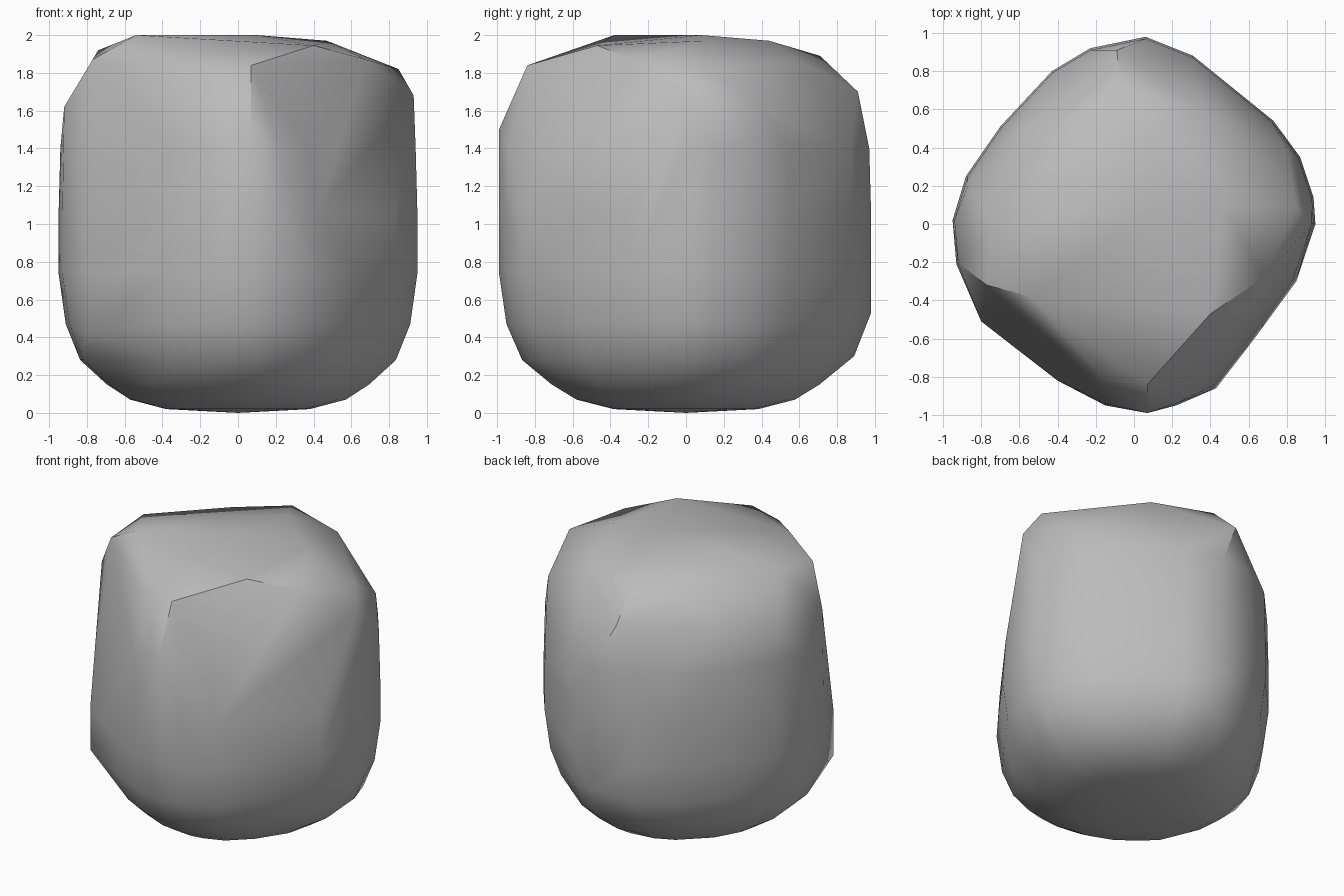
import bpy
import bmesh
import math
from mathutils import Vector

if "Cube" in bpy.data.objects:
    bpy.data.objects.remove(bpy.data.objects["Cube"], do_unlink=True)

# Single stone colour
stone = bpy.data.materials.new("stone grey")
stone.use_nodes = True
grey = (0.5, 0.5, 0.5, 1)
stone.diffuse_color = grey
stone.node_tree.nodes["Principled BSDF"].inputs["Base Color"].default_value = grey

# Plan outline of the boulder: a diamond with rounded corners
outline = [
    (.95, 0), (.94, .14), (.87, .35), (.73, .54), (.31, .88), (.06, .98),
    (-.23, .92), (-.43, .8), (-.7, .51), (-.88, .25), (-.95, .02),
    (-.93, -.21), (-.8, -.51), (-.62, -.65), (-.4, -.82), (-.15, -.95),
    (.07, -.99), (.22, -.95), (.43, -.86), (.63, -.6), (.85, -.3),
]

# Rings up the body: height, scale, blend towards a circle, reach of front panels
rings = [
    (.02, .4, .8, 1), (.07, .6, .6, 1), (.15, .73, .4, 1),
    (.28, .88, .1, 1), (.47, .96, 0, 1), (.74, 1, 0, 1),
    (1.05, 1, 0, .84), (1.4, .99, 0, .78),
]

# Directions of the two front panels that lean inwards
panels = [Vector((.8, -.6)), Vector((-.75, -.66))]

# Chipped upper rim and the nearly level top
crown = [
    (.07, -.99, 1.5), (.07, -.84, 1.84), (-.16, -.81, 1.81),
    (-.54, -.38, 2), (-.77, -.32, 1.87), (-.92, -.21, 1.62),
    (-.67, -.42, 1.56), (-.74, 0, 1.92), (-.87, .2, 1.6),
    (-.6, .52, 1.66), (-.4, .5, 1.87), (-.09, .91, 1.7),
    (-.07, .71, 1.89), (.36, .6, 1.86), (.55, .6, 1.58),
    (.8, .4, 1.62), (.85, .09, 1.82), (.93, 0, 1.68),
    (.68, -.28, 1.87), (.4, -.47, 1.945), (.47, .1, 1.97),
    (.08, .44, 1.97), (-.2, .08, 1.995), (.1, .08, 2),
]

# Protruding lower corners
lower_corners = [(-.8, -.51, .43), (.06, .98, .53), (.06, .89, .3), (0, 0, 0)]


def body_point(plan, height, scale, roundness, reach):
    """Place one outline point on a ring, held behind the leaning panels."""
    p = Vector(plan)
    p = p.lerp(p.normalized() * .95, roundness) * scale
    for facing in panels:
        p -= facing * max(0, p.dot(facing) - reach)
    return (p.x, p.y, height)


points = [body_point(plan, *ring) for ring in rings for plan in outline]
points += crown + lower_corners

# Wrap the points in one chiselled skin
bm = bmesh.new()
for p in points:
    bm.verts.new(p)
bmesh.ops.convex_hull(bm, input=bm.verts[:])
loose = [v for v in bm.verts if not v.link_faces]
bmesh.ops.delete(bm, geom=loose, context="VERTS")
bmesh.ops.recalc_face_normals(bm, faces=bm.faces[:])
mesh = bpy.data.meshes.new("boulder")
bm.to_mesh(mesh)
bm.free()
mesh.materials.append(stone)

boulder = bpy.data.objects.new("boulder", mesh)
bpy.context.collection.objects.link(boulder)
bpy.context.view_layer.objects.active = boulder
boulder.select_set(True)
bpy.ops.object.shade_smooth_by_angle(angle=math.radians(35))
